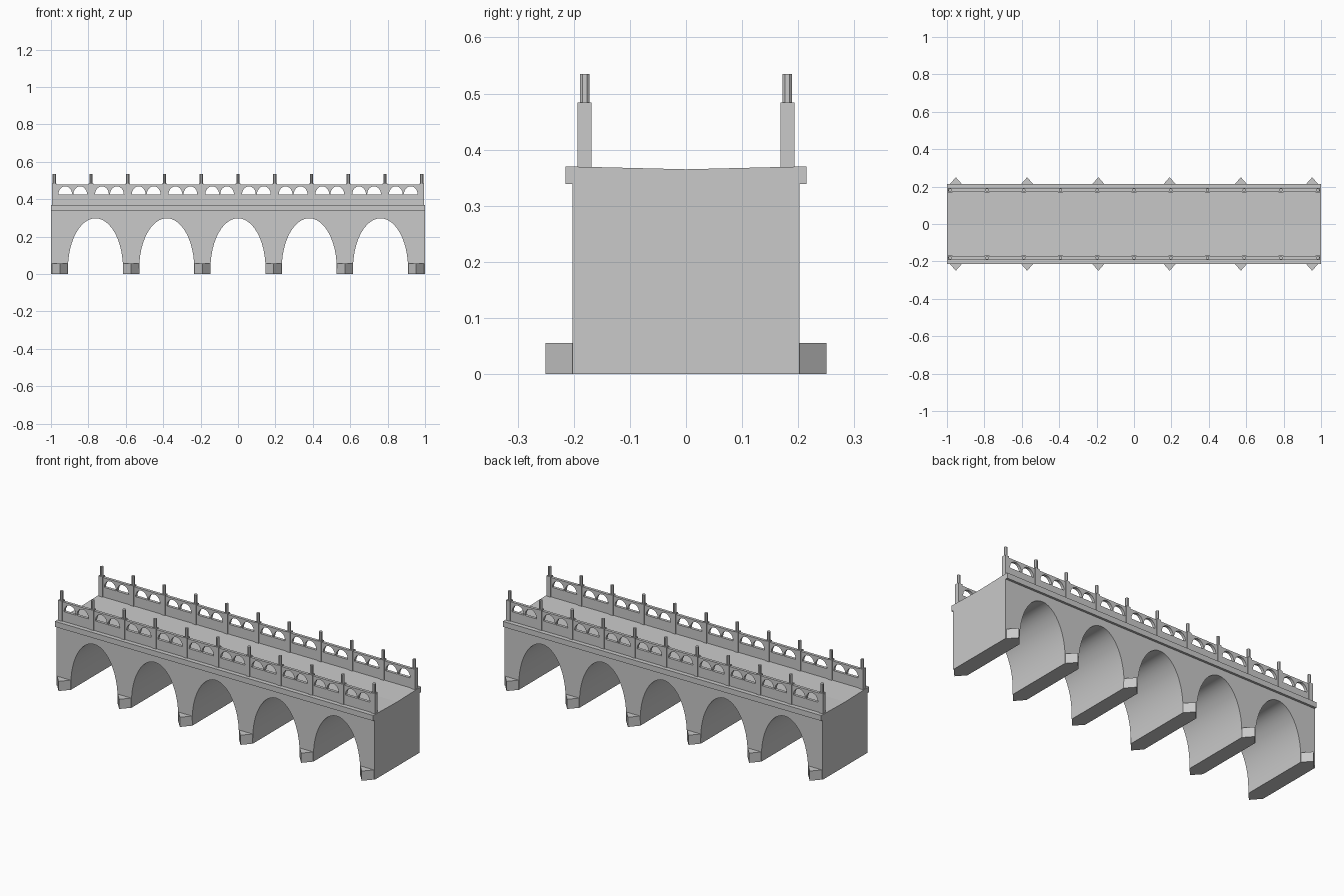
import bpy, bmesh, math

if "Cube" in bpy.data.objects:
    bpy.data.objects.remove(bpy.data.objects["Cube"])

stone = bpy.data.materials.new("grey_stone")
stone.diffuse_color = (0.588, 0.588, 0.588, 1)
stone.use_nodes = True
stone.node_tree.nodes["Principled BSDF"].inputs["Base Color"].default_value = stone.diffuse_color


def prism(name, pts, axis, lo, hi, smooth=False):
    """Extrude a 2D outline: axis 'x' takes (y, z), 'y' takes (x, z), 'z' takes (x, y)."""
    def place(p, t):
        return {"x": (t, p[0], p[1]), "y": (p[0], t, p[1]), "z": (p[0], p[1], t)}[axis]
    bm = bmesh.new()
    a = [bm.verts.new(place(p, lo)) for p in pts]
    b = [bm.verts.new(place(p, hi)) for p in pts]
    n = len(pts)
    bm.faces.new(a)
    bm.faces.new(b[::-1])
    for i in range(n):
        j = (i + 1) % n
        bm.faces.new((a[j], a[i], b[i], b[j]))
    bmesh.ops.recalc_face_normals(bm, faces=bm.faces[:])
    bmesh.ops.triangulate(bm, faces=[f for f in bm.faces if len(f.verts) > 4])
    me = bpy.data.meshes.new(name)
    bm.to_mesh(me)
    bm.free()
    me.materials.append(stone)
    ob = bpy.data.objects.new(name, me)
    bpy.context.collection.objects.link(ob)
    if smooth:
        bpy.ops.object.select_all(action='DESELECT')
        ob.select_set(True)
        bpy.context.view_layer.objects.active = ob
        bpy.ops.object.shade_smooth_by_angle(angle=math.radians(30))
    return ob


def rect(x0, x1, y0, y1):
    return [(x0, y0), (x1, y0), (x1, y1), (x0, y1)]


# Arched body: five tall elliptical vaults between six piers
PITCH, HALF, SPRING, RISE = 0.381, 0.147, 0.03, 0.268
outline = [(-1, 0.34), (-1, 0)]
for k in range(-2, 3):
    c = k * PITCH
    outline.append((c - HALF, 0))
    for i in range(25):
        t = math.pi * (1 - i / 24)
        outline.append((c + HALF * math.cos(t), SPRING + RISE * math.sin(t)))
    outline.append((c + HALF, 0))
outline += [(1, 0), (1, 0.34)]
prism("arched_body", outline, "y", -0.202, 0.202, True)

# Deck slab with projecting cornice and slightly dished roadway
prism("deck_lower", rect(-0.202, 0.202, 0.339, 0.36), "x", -1, 1)
prism("deck", [(-0.215, 0.339), (0.215, 0.339), (0.215, 0.37), (0.165, 0.369),
               (0, 0.365), (-0.165, 0.369), (-0.215, 0.37)], "x", -1, 1)

# Balustrade dimensions
POSTS = [-0.982 + i * 0.1964 for i in range(11)]
SILL, RAIL_TOP, R = 0.425, 0.479, 0.037

# Upper rail outline with two half-round openings per bay
rail = [(-0.995, RAIL_TOP), (-0.995, SILL)]
for a, b in zip(POSTS, POSTS[1:]):
    m = (a + b) / 2
    for c in (m - 0.04, m + 0.04):
        for i in range(13):
            t = math.pi * (1 - i / 12)
            rail.append((c + R * math.cos(t), SILL + 0.044 * math.sin(t)))
rail += [(0.995, SILL), (0.995, RAIL_TOP)]

for s, side in ((-1, "front"), (1, "back")):
    y = s * 0.1805
    # Cutwaters at the foot of each pier
    for k in range(6):
        c = (k - 2.5) * PITCH
        w0, w1 = max(c - 0.044, -1), min(c + 0.044, 1)
        prism(side + "_cutwater", [(w0, s * 0.2), (w1, s * 0.2), (c, s * 0.25)], "z", 0, 0.055)

    # Railing panels
    prism(side + "_rail_base", rect(-0.995, 0.995, 0.365, SILL), "y", y - 0.008, y + 0.008)
    prism(side + "_rail_arcade", rail, "y", y - 0.008, y + 0.008)

    # Posts with octagonal finials
    for x in POSTS:
        prism(side + "_post", rect(x - 0.0125, x + 0.0125, y - 0.0125, y + 0.0125),
              "z", 0.365, 0.484)
        ring = [(x + 0.0095 * math.cos(math.pi * (i + .5) / 4),
                 y + 0.0095 * math.sin(math.pi * (i + .5) / 4)) for i in range(8)]
        prism(side + "_finial", ring, "z", 0.484, 0.535)
